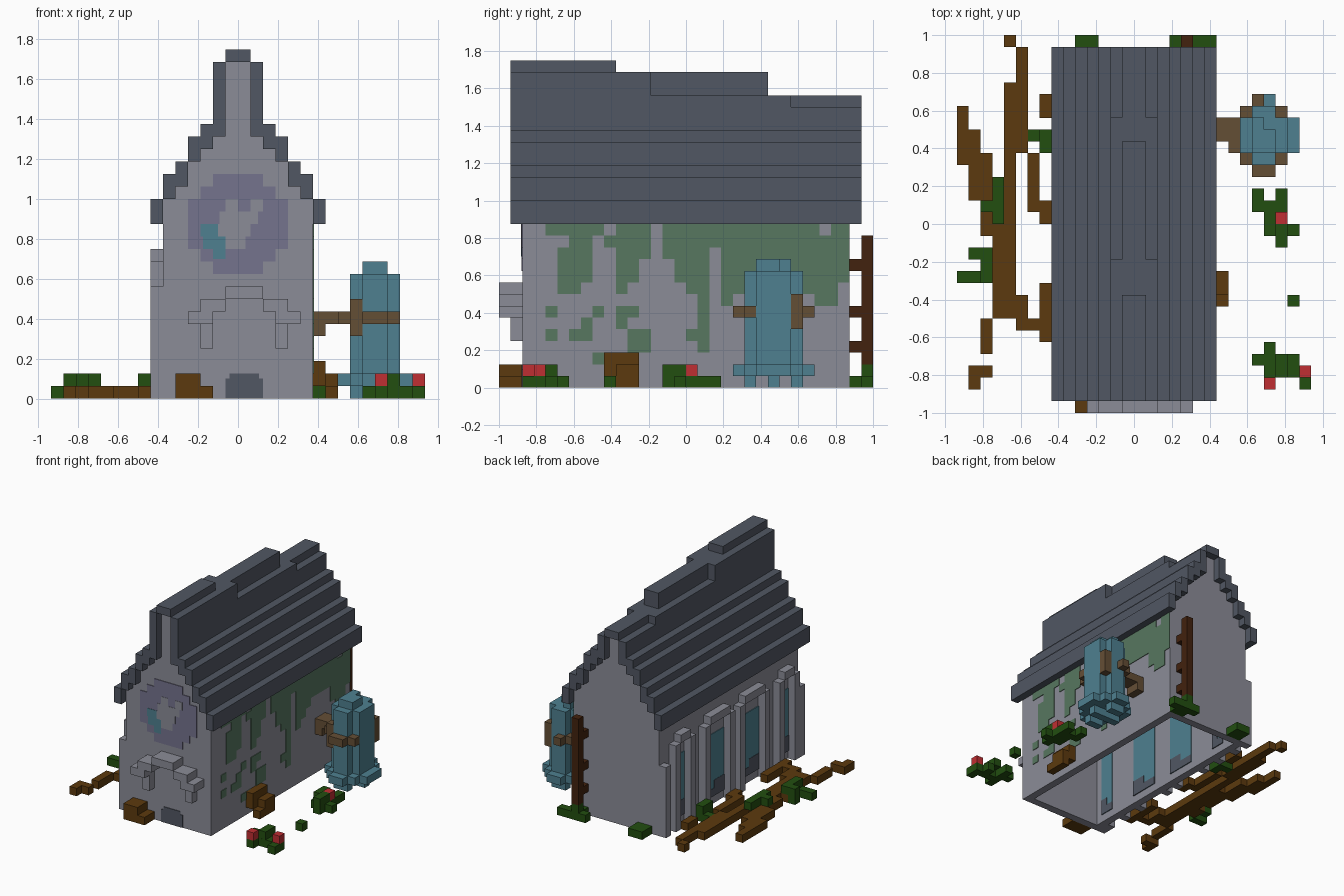
import bpy, bmesh

cube = bpy.data.objects.get("Cube")
if cube:
    bpy.data.objects.remove(cube, do_unlink=True)

U = 1 / 16   # size of one block
T = 0.08     # thickness of painted plates, in blocks


def material(name, rgb):
    lin = [((c / 255 + 0.055) / 1.055) ** 2.4 for c in rgb] + [1]
    m = bpy.data.materials.new(name)
    m.use_nodes = True
    m.diffuse_color = lin
    m.node_tree.nodes["Principled BSDF"].inputs["Base Color"].default_value = lin
    return m


STONE = material("stone grey", (139, 140, 151))
SLATE = material("slate grey", (81, 87, 99))
TEAL = material("teal", (78, 128, 144))
BROWN = material("root brown", (92, 58, 14))
WOOD = material("weathered wood", (100, 78, 53))
TRUNK = material("dark trunk", (66, 34, 14))
GREEN = material("leaf green", (34, 78, 16))
RED = material("flower red", (192, 46, 50))
MOSS = material("moss", (87, 119, 96))
PURPLE = material("rose purple", (117, 115, 141))


def blocks(name, mat, boxes):
    """One object made of boxes (x0, x1, y0, y1, z0, z1) in block units."""
    bm = bmesh.new()
    for x0, x1, y0, y1, z0, z1 in boxes:
        vs = bmesh.ops.create_cube(bm, size=1)["verts"]
        for v in vs:
            v.co = ((x1 if v.co.x > 0 else x0) * U,
                    (y1 if v.co.y > 0 else y0) * U,
                    (z1 if v.co.z > 0 else z0) * U)
    me = bpy.data.meshes.new(name)
    bm.to_mesh(me)
    bm.free()
    me.materials.append(mat)
    ob = bpy.data.objects.new(name, me)
    bpy.context.collection.objects.link(ob)
    return ob


def flat(cells, z0=0, z1=1):
    """Ground-plan rectangles (x0, x1, y0, y1) raised to boxes."""
    return [(*c, z0, z1) for c in cells]


def mirror_x(boxes):
    return boxes + [(-b[1], -b[0], *b[2:]) for b in boxes]


# Hollow house: side walls and stepped gables
blocks("side_walls", STONE, mirror_x([(5, 6, -14, 14, 0, 16)]))
for name, y, peak in (("front_gable", -14, 27), ("back_gable", 13, 24)):
    steps = [(0, 1, peak), (1, 2, 21), (2, 3, 20), (3, 4, 19), (4, 5, 17)]
    blocks(name, STONE, mirror_x([(a, b, y, y + 1, 0, h) for a, b, h in steps]))

# Stepped roof with a sagging ridge
courses = [(6, 7, 14, 16), (5, 6, 16, 18), (4, 5, 17, 19), (3, 4, 19, 21), (2, 3, 20, 22)]
blocks("roof_slopes", SLATE, mirror_x([(a, b, -15, 15, c, d) for a, b, c, d in courses]))
shoulder = [(-15, -3, 27), (-3, 9, 25), (9, 15, 24)]
blocks("roof_shoulders", SLATE, mirror_x([(1, 2, a, b, 21, h) for a, b, h in shoulder]))
blocks("roof_ridge", SLATE, [(-1, 1, -15, -6, 27, 28), (-1, 1, -6, 7, 24, 27),
                             (-1, 1, 7, 15, 24, 25)])

# Rose window on the front gable
F = -14


def front_plate(rows, depth):
    return [(a, b, F - depth, F, z, z + 1) for z, a, b in rows]


blocks("rose_window", PURPLE, front_plate(
    [(17, -2, 2), (16, -3, 3), (11, -3, 3), (10, -2, 2)]
    + [(z, -4, 4) for z in range(12, 16)], T))
blocks("rose_heart", STONE, front_plate(
    [(15, -1, 0), (15, 1, 2), (14, -1.5, 1.6), (13, -1.6, 1), (12, -1, 0.6)], 1.5 * T))
blocks("rose_glass", TEAL, front_plate(
    [(13, -3, -1.6), (12, -2.8, -1), (11.2, -2, -1)], 1.5 * T))

# Door and the arch above it
blocks("door", SLATE, [(-1, 2, F - T, F, 0, 1.6), (-0.7, 1.7, F - T, F, 1.6, 2)])
blocks("door_arch", STONE, [
    (-1, 2, -16, -14, 8, 9), (-3, -1, -16, -14, 7, 8), (2, 4, -16, -14, 7, 8),
    (-4, -2, -16, -14, 6, 7), (3, 5, -16, -14, 6, 7),
    (-3, -2, -15, -14, 4, 6), (3, 4, -15, -14, 4, 6)])
blocks("front_stump", BROWN, [(-5, -3, -16, -14, 0, 2), (-3, -2, -16, -14, 0, 1)])

# Left wall: framed windows, symmetric about y = -0.5
frames, glass, sills = [], [], []
for y0, y1 in ((9, 11), (1, 5), (-6, -2), (-12, -10)):
    for p in (y0 - 1, y1):
        frames.append((-7, -6, p, p + 1, 0, 11))
    frames.append((-7, -6, y0, y1, 11, 12))
    glass.append((-6 - T, -5 + T, y0, y1, 1, 9))
    mid = (y0 + y1) / 2
    sills += [(-6 - 1.5 * T, -5 + 1.5 * T, y0, y1, 1, 2),
              (-6 - 1.5 * T, -5 + 1.5 * T, y0, mid, 2, 3)]
frames += [(-7, -6, 13, 14, 0, 9), (-7, -6, -14, -13, 0, 9)]
blocks("left_buttresses", STONE, frames)
blocks("left_windows", TEAL, glass)
blocks("left_window_sills", SLATE, sills)

# Moss hanging down the right wall, as runs along y for each row
moss = {
    13: [(-12, -7), (-6, -3), (-2, 11.4), (12.4, 14)],
    12: [(-10, -8), (-7, -3), (-2, 14)],
    11: [(-11, -8), (-6, -3), (-2, 2), (3, 14)],
    10: [(-11, -8), (-6, -4), (-1, 2), (3, 14)],
    9: [(-11, -8), (-6, -4), (-1, 2), (3, 6), (10, 14)],
    8: [(-11, -9), (-6, -5), (0, 2), (3, 5), (10, 13)],
    7: [(1, 2), (3, 4), (11, 13)],
    6: [(-12, -11), (-8, -7), (-6, -4), (1, 2)],
    5: [(-9, -8), (-6, -5), (1, 2)],
    4: [(-12, -11), (-10, -8), (-5, -3), (0, 2)],
    3: [(-5, -3), (1, 2)],
    2: [(-8, -6)],
}
blocks("wall_moss", MOSS, [(6, 6 + T, a, b, z, z + 1) for z, runs in moss.items() for a, b in runs])

# Stump leaning on the right wall
blocks("side_stump", BROWN, [(6, 7, -7, -4, 1, 3), (7, 8, -6, -4, 0, 2), (7, 8, -7, -6, 0, 1)])

# Teal water tank with feet, flared skirt and wooden bands
blocks("tank", TEAL, [
    (9, 13, 6, 9, 1, 10), (10, 12, 5, 10, 1, 10), (10, 12, 6, 8, 10, 11), (10, 11, 8, 9, 10, 11),
    (8, 9, 6, 9, 1, 2), (13, 14, 6, 9, 1, 2), (10, 12, 4, 5, 1, 2), (10, 12, 10, 11, 1, 2),
    (9, 13, 5, 6, 1, 2), (9, 13, 9, 10, 1, 2)])
blocks("tank_feet", TEAL, [(9, 13, 7, 8, 0, 1), (10, 12, 5, 6, 0, 1), (10, 12, 9, 10, 0, 1)])
blocks("tank_bands", WOOD, [
    (10, 12, 4, 5, 6, 7), (9, 10, 5, 6, 5, 8), (12, 13, 5, 6, 6, 7),
    (9, 10, 9, 10, 6, 7), (12, 13, 9, 10, 5, 8), (10, 11, 10, 11, 6, 7),
    (8, 9, 6, 9, 6, 7), (6, 8, 7, 9, 6, 7), (6, 7, 7, 9, 5, 6)])

# Flower bushes on the right
blocks("front_bush", GREEN, flat([
    (11, 12, -11, -10), (10, 12, -12, -11), (13, 14, -12, -11), (11, 14, -13, -12),
    (14, 15, -14, -12), (11, 12, -14, -13)]) + [(12, 13, -12.99, -11.01, 1, 2)])
blocks("front_flowers", RED, [(14, 15, -13, -12, 1, 2), (11, 12, -14, -13, 1, 2)])
blocks("middle_bush", GREEN, flat([
    (10, 11, 2, 3), (12, 13, 2, 3), (10, 13, 1, 2), (11, 13, 0, 1),
    (11, 14, -1, 0), (12, 13, -2, -1)]) + [(12, 13, -2, 0, 1, 2)])
blocks("middle_flower", RED, [(12, 13, 0, 1, 1, 2)])
blocks("small_bush", GREEN, [(13, 14, -7, -6, 0, 1)])

# Climbing trunk and plants behind the house
blocks("back_trunk", TRUNK, [(4, 5, 15, 16, 2, 13)]
       + [(4, 5, 14, 15, z, z + 1) for z in (3, 6, 10)])
blocks("back_plants", GREEN, [
    (3, 7, 15, 16, 0, 1), (4, 6, 14, 15, 0, 1), (4, 5, 15, 16, 1, 2), (-5, -3, 14, 16, 0, 1)])

# Roots spreading on the left, with leaves on top
blocks("left_roots", BROWN, flat([
    (-11, -10, 15, 16), (-10, -9, 9, 15), (-11, -10, -4, 12), (-10, -9, 6, 9),
    (-8, -7, 9, 11), (-9, -8, 1, 6), (-8, -7, 0, 2),
    (-15, -14, 5, 10), (-14, -13, 2, 8), (-13, -12, -1, 6), (-12, -11, -8, 3),
    (-13, -12, -4, -2), (-11, -10, -8, -4), (-10, -9, -9, -6), (-10, -7, -9, -8),
    (-8, -7, -10, -5), (-13, -12, -11, -8), (-14, -12, -13, -12), (-14, -13, -14, -13)]))
blocks("left_leaves", GREEN, flat([
    (-12, -11, 0, 4), (-13, -11, 1, 2), (-13, -12, -5, -2), (-14, -12, -3, -2),
    (-8, -7, 6, 8)], 1, 2)
    + flat([(-15, -13, -5, -4), (-14, -13, -3, -2), (-9, -7, 7, 8), (-8, -7, 6, 7)]))
